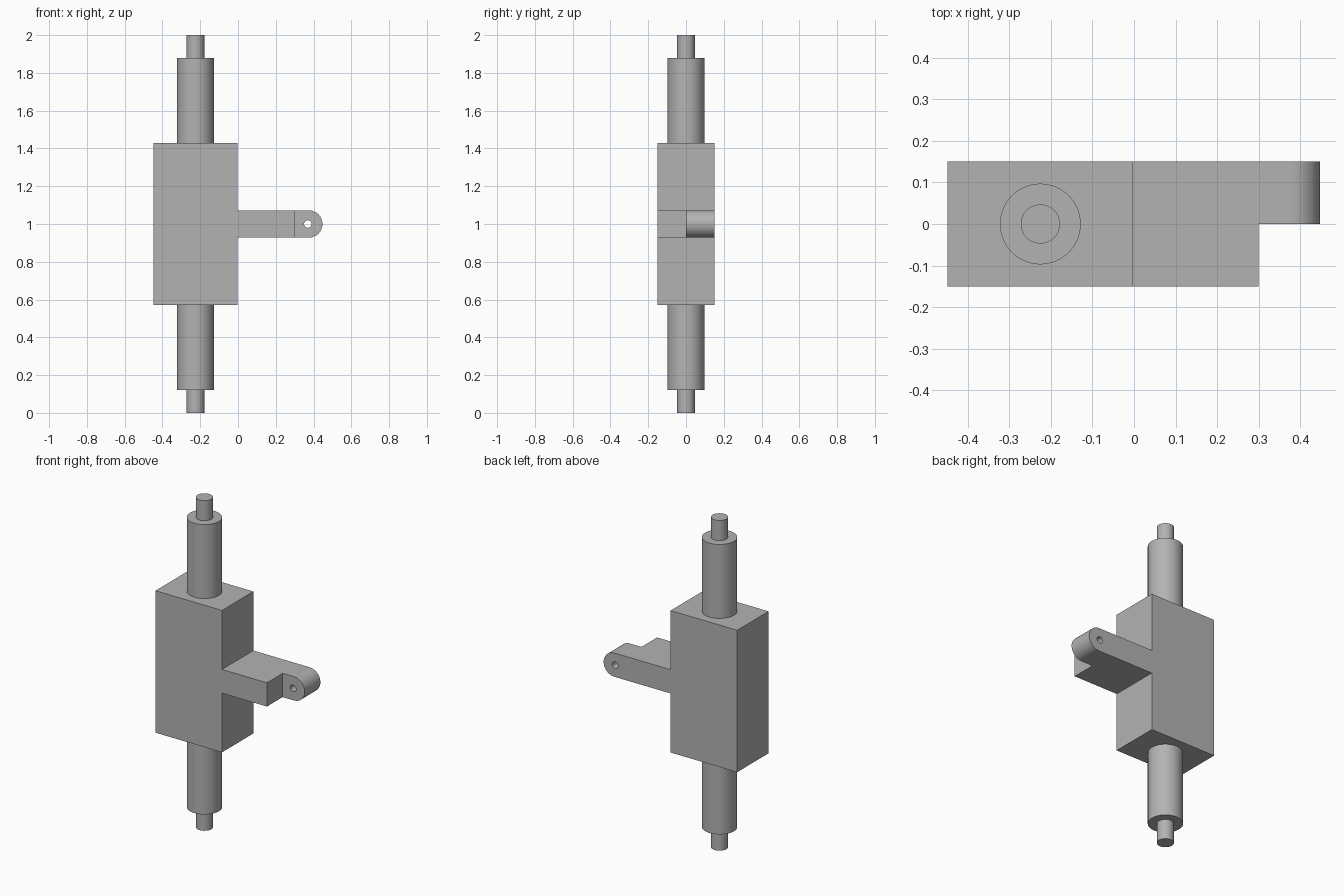
import bpy, bmesh, math

if "Cube" in bpy.data.objects:
    bpy.data.objects.remove(bpy.data.objects["Cube"], do_unlink=True)

grey = bpy.data.materials.new("plain grey")
grey.use_nodes = True
colour = (0.45, 0.45, 0.45, 1)
grey.diffuse_color = colour
grey.node_tree.nodes["Principled BSDF"].inputs["Base Color"].default_value = colour


def finish(obj, name, smooth=False):
    obj.name = name
    obj.data.materials.clear()
    obj.data.materials.append(grey)
    if smooth:
        bpy.ops.object.select_all(action="DESELECT")
        obj.select_set(True)
        bpy.context.view_layer.objects.active = obj
        bpy.ops.object.shade_smooth_by_angle(angle=math.radians(35))


def box(name, low, high):
    bpy.ops.mesh.primitive_cube_add(size=1)
    obj = bpy.context.object
    for v in obj.data.vertices:
        v.co = [(a + b) / 2 + c * (b - a) for a, b, c in zip(low, high, v.co)]
    finish(obj, name)


def rod(name, radius, bottom, top):
    bpy.ops.mesh.primitive_cylinder_add(
        vertices=64, radius=radius, depth=top - bottom,
        location=(-0.225, 0, (bottom + top) / 2))
    finish(bpy.context.object, name, True)


def arc(cx, radius, start, end, steps):
    angles = [math.radians(start + (end - start) * i / steps) for i in range(steps + 1)]
    return [(cx + radius * math.cos(a), radius * math.sin(a)) for a in angles]


# Main block and the arm on its side
box("body", (-0.448, -0.15, 0.57), (-0.002, 0.15, 1.43))
box("arm", (-0.002, -0.15, 0.928), (0.299, 0.15, 1.072))

# Stepped shafts, mirrored above and below the block
rod("upper_shaft", 0.097, 1.43, 1.878)
rod("upper_pin", 0.047, 1.878, 2)
rod("lower_shaft", 0.097, 0.122, 0.57)
rod("lower_pin", 0.047, 0, 0.122)

# Rounded lug with a through hole, on the back half of the arm
curve = bpy.data.curves.new("lug_profile", "CURVE")
curve.dimensions = "2D"
curve.fill_mode = "BOTH"
curve.extrude = 0.075
outline = [(0.299, -0.072)] + arc(0.375, 0.072, -90, 90, 32) + [(0.299, 0.072)]
hole = arc(0.37, 0.02, 0, 360, 32)[:-1]
for points in (outline, hole):
    spline = curve.splines.new("POLY")
    spline.points.add(len(points) - 1)
    for p, (x, z) in zip(spline.points, points):
        p.co = (x, z, 0, 1)
    spline.use_cyclic_u = True
lug = bpy.data.objects.new("lug", curve)
bpy.context.collection.objects.link(lug)
lug.location = (0, 0.075, 1)
lug.rotation_euler.x = math.pi / 2
bpy.ops.object.select_all(action="DESELECT")
lug.select_set(True)
bpy.context.view_layer.objects.active = lug
bpy.ops.object.convert(target="MESH")
lug = bpy.context.object
bm = bmesh.new()
bm.from_mesh(lug.data)
bmesh.ops.remove_doubles(bm, verts=bm.verts, dist=0.0001)
bmesh.ops.recalc_face_normals(bm, faces=bm.faces)
bm.to_mesh(lug.data)
bm.free()
finish(lug, "lug", True)
